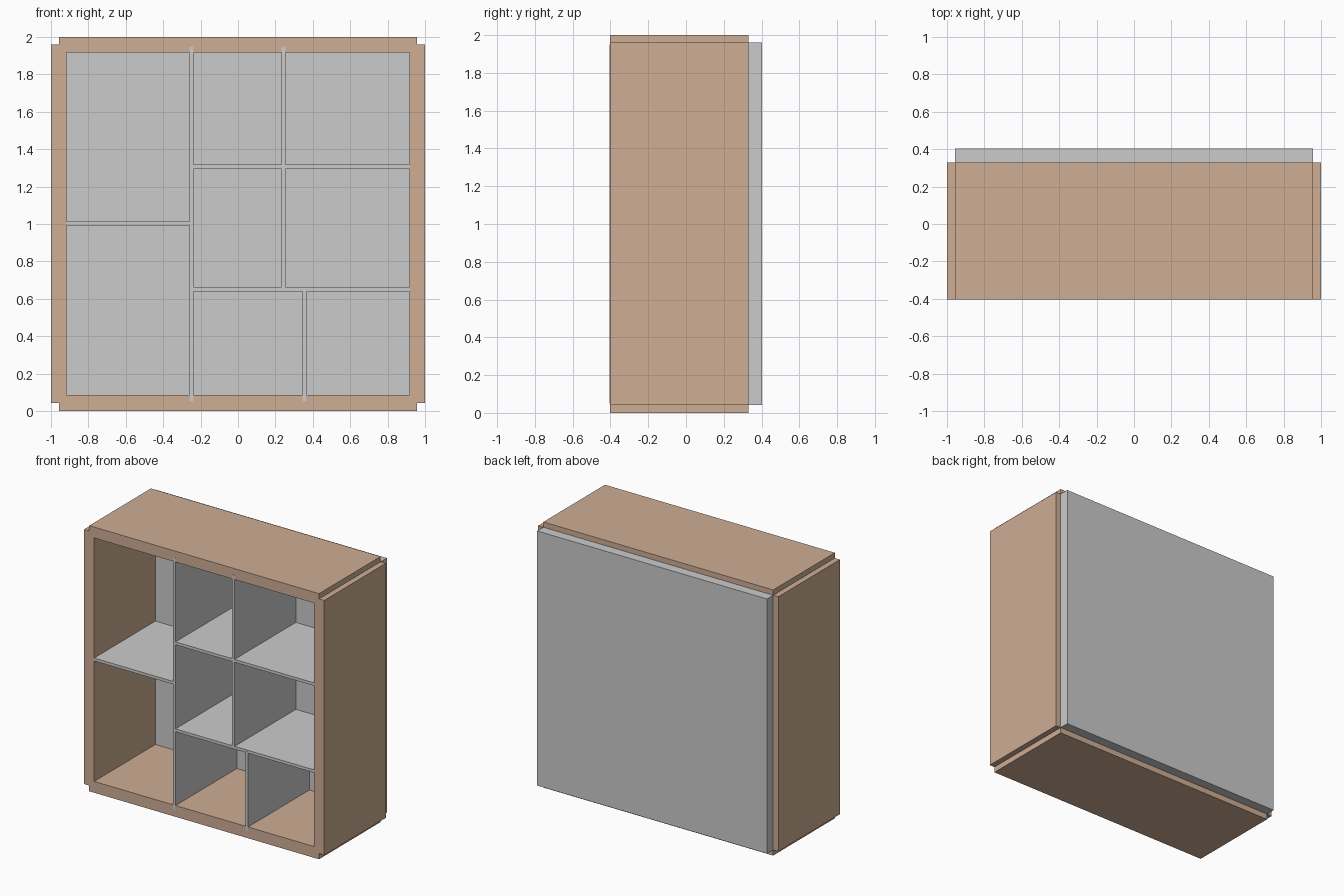
import bpy

if "Cube" in bpy.data.objects:
    bpy.data.objects.remove(bpy.data.objects["Cube"])

wood = bpy.data.materials.new("wood")
wood.diffuse_color = (0.62, 0.42, 0.30, 1)
wood.use_nodes = True
wood.node_tree.nodes["Principled BSDF"].inputs["Base Color"].default_value = wood.diffuse_color

FRONT, REAR, BACK = -0.403, 0.33, 0.403


def box(name, x, z, y=(FRONT, REAR), mat=None):
    """Axis-aligned board given its (min, max) range on each axis."""
    bpy.ops.mesh.primitive_cube_add(size=1)
    ob = bpy.context.object
    ob.name = name
    ob.location = [(a + b) / 2 for a, b in (x, y, z)]
    ob.scale = [b - a for a, b in (x, y, z)]
    bpy.ops.object.transform_apply(location=True, rotation=False, scale=True)
    if mat:
        ob.data.materials.append(mat)
    return ob


# Outer frame: boards stop short of each other, leaving notched corners
box("bottom_board", (-0.957, 0.957), (0, 0.085), mat=wood)
box("top_board", (-0.957, 0.957), (1.918, 2), mat=wood)
box("left_side", (-1, -0.916), (0.043, 1.96), mat=wood)
box("right_side", (0.916, 1), (0.043, 1.96), mat=wood)

# Back panel
box("back_panel", (-0.957, 0.957), (0.043, 1.96), (REAR - 0.004, BACK))

# Thin dividers, slightly let into the frame: (centre x, bottom, top)
T = 0.011
LIP = FRONT - 0.001
for name, x, z0, z1 in (("main_divider", -0.249, 0.05, 1.95),
                        ("upper_divider", 0.243, 0.65, 1.95),
                        ("lower_divider", 0.355, 0.05, 0.65)):
    box(name, (x - T, x + T), (z0, z1), (LIP, REAR))

# Thin shelves: (centre z, left end, right end)
for name, z, x0, x1 in (("left_shelf", 1.003, -0.916, -0.249),
                        ("upper_shelf", 1.306, -0.249, 0.916),
                        ("lower_shelf", 0.651, -0.249, 0.916)):
    box(name, (x0, x1), (z - T, z + T))
